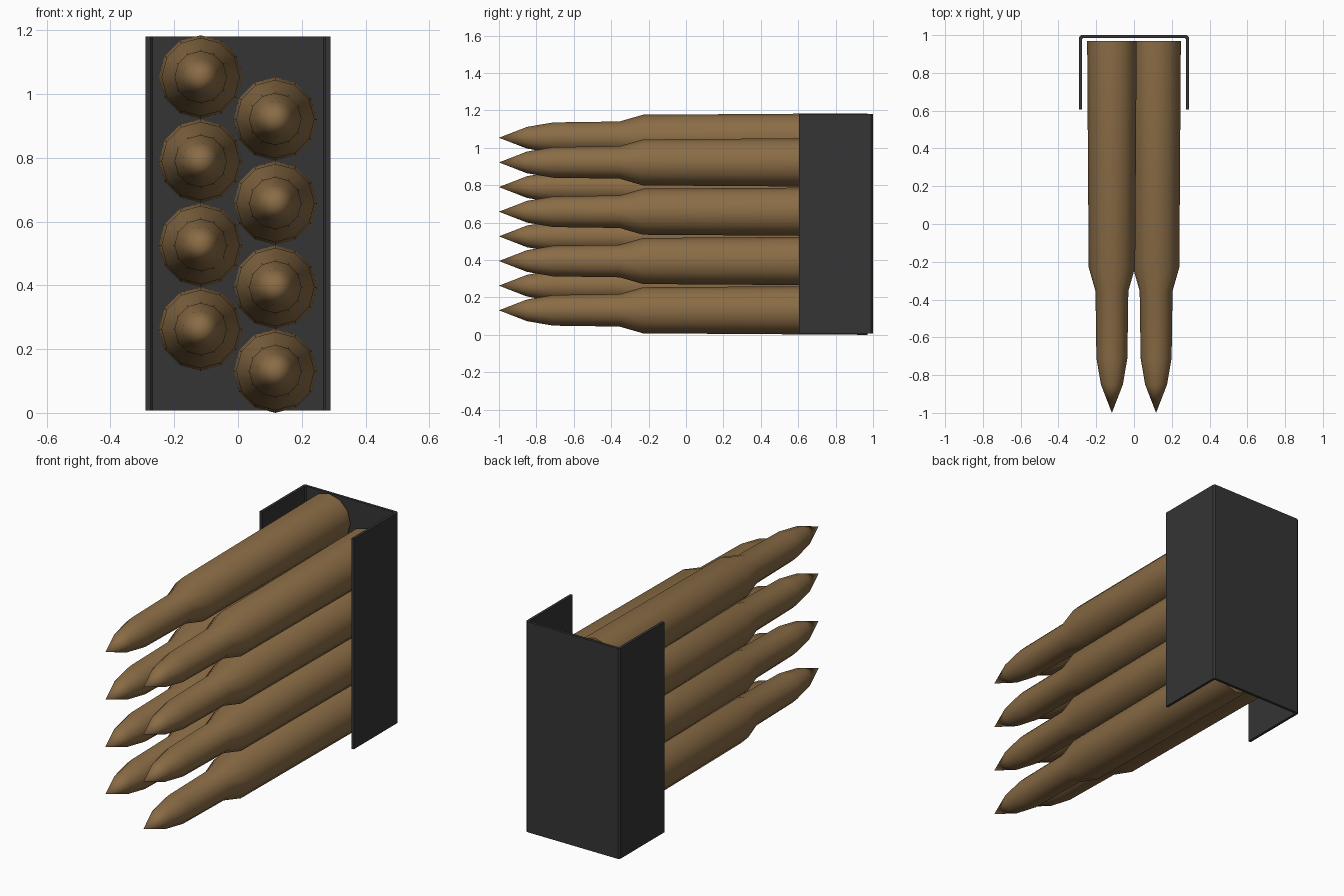
import bpy, bmesh, math

if "Cube" in bpy.data.objects:
    bpy.data.objects.remove(bpy.data.objects["Cube"])


def material(name, rgb):
    m = bpy.data.materials.new(name)
    m.diffuse_color = (*rgb, 1)
    m.use_nodes = True
    m.node_tree.nodes["Principled BSDF"].inputs["Base Color"].default_value = m.diffuse_color
    return m


brass = material("dull_brass", (0.255, 0.15, 0.06))
steel = material("dark_steel", (0.035, 0.035, 0.035))


def add_object(name, bm, mat, smooth_angle):
    bmesh.ops.recalc_face_normals(bm, faces=bm.faces)
    me = bpy.data.meshes.new(name)
    bm.to_mesh(me)
    bm.free()
    me.materials.append(mat)
    ob = bpy.data.objects.new(name, me)
    bpy.context.collection.objects.link(ob)
    bpy.ops.object.select_all(action='DESELECT')
    ob.select_set(True)
    bpy.context.view_layer.objects.active = ob
    bpy.ops.object.shade_smooth_by_angle(angle=math.radians(smooth_angle))
    return ob


# Cartridge profile: (y, radius) from the base to the start of the point
PROFILE = [(0.97, 0.131), (-0.23, 0.123), (-0.355, 0.087),
           (-0.71, 0.082), (-0.85, 0.058)]
TIP_Y, SIDES = -1.0, 12


def cartridge(name, x, z):
    bm = bmesh.new()
    rings = []
    for y, r in PROFILE:
        rings.append([bm.verts.new((x + r * math.cos(2 * math.pi * i / SIDES), y,
                                    z + r * math.sin(2 * math.pi * i / SIDES)))
                      for i in range(SIDES)])
    tip = bm.verts.new((x, TIP_Y, z))
    bm.faces.new(rings[0])
    for i in range(SIDES):
        j = (i + 1) % SIDES
        for a, b in zip(rings, rings[1:]):
            bm.faces.new((a[i], a[j], b[j], b[i]))
        bm.faces.new((rings[-1][i], rings[-1][j], tip))
    add_object(name, bm, brass, 40)


# Two staggered columns of four cartridges
for i in range(8):
    cartridge(f"cartridge_{i + 1}", 0.117 if i % 2 == 0 else -0.117, 0.131 + i * 0.1318)

# Clip: U-shaped channel with slightly chamfered corners, extruded upward
half = [(0.275, 0.605), (0.29, 0.605), (0.29, 0.99), (0.28, 1.0)]
inner = [(0.268, 0.985), (0.275, 0.978)]
outline = (half + [(-x, y) for x, y in reversed(half)]
           + [(-x, y) for x, y in reversed(inner)] + inner)
bm = bmesh.new()
face = bm.faces.new([bm.verts.new((x, y, 0.008)) for x, y in outline])
top = bmesh.ops.extrude_face_region(bm, geom=[face], use_keep_orig=True)["geom"]
bmesh.ops.translate(bm, vec=(0, 0, 1.172),
                    verts=[v for v in top if isinstance(v, bmesh.types.BMVert)])
add_object("clip", bm, steel, 30)
